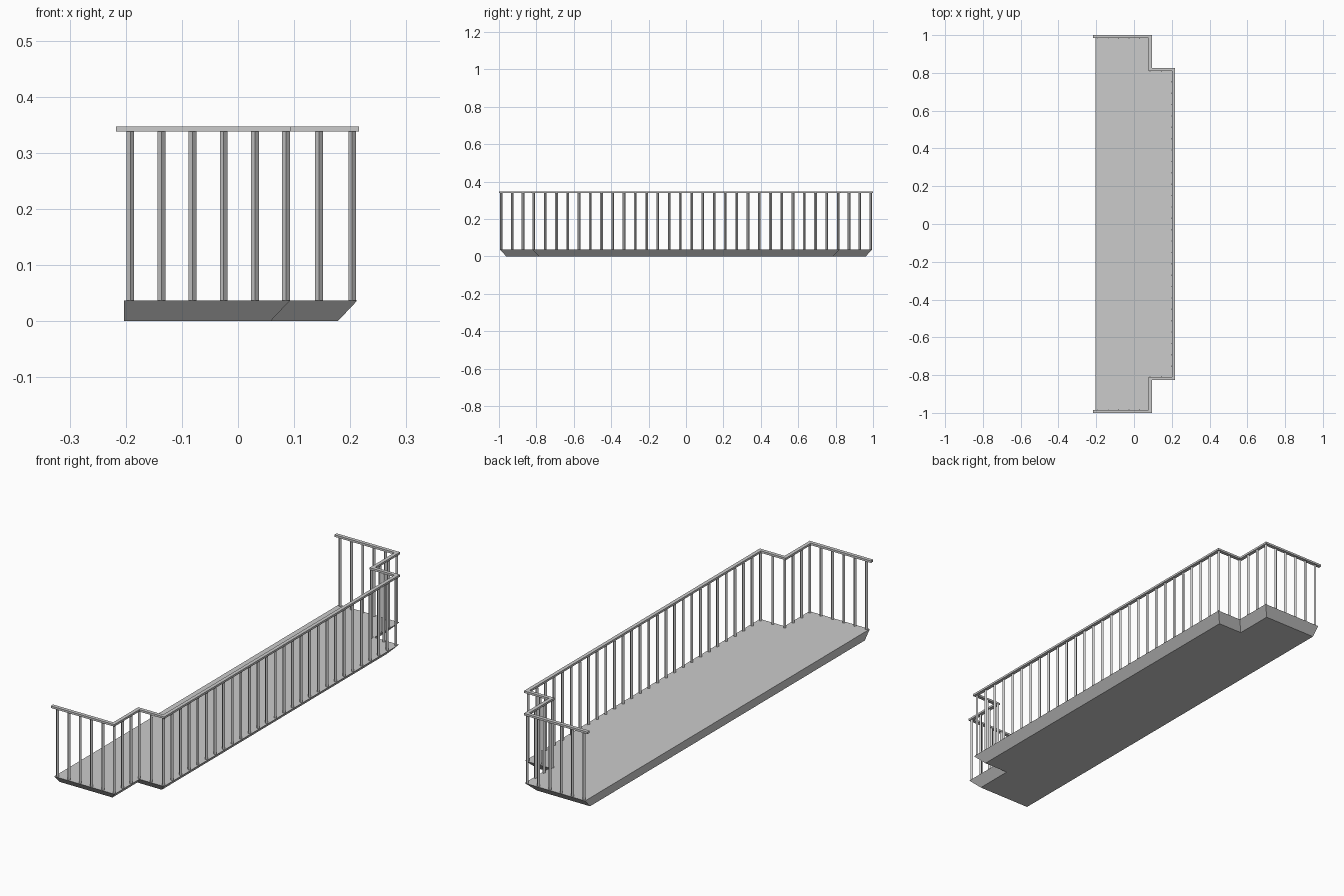
import bpy, bmesh, math
from mathutils import Vector

if "Cube" in bpy.data.objects:
    bpy.data.objects.remove(bpy.data.objects["Cube"])

SLAB_TOP, RAIL_LOW, RAIL_TOP = 0.037, 0.338, 0.347


def outline(x_back, x_step, x_front, y_step, y_end):
    """Stepped balcony path, from the back at -y round to the back at +y."""
    half = [(x_back, -y_end), (x_step, -y_end), (x_step, -y_step), (x_front, -y_step)]
    return half + [(x, -y) for x, y in reversed(half)]


def finish(bm, name):
    bmesh.ops.recalc_face_normals(bm, faces=bm.faces)
    mesh = bpy.data.meshes.new(name)
    bm.to_mesh(mesh)
    bm.free()
    obj = bpy.data.objects.new(name, mesh)
    bpy.context.collection.objects.link(obj)
    return obj


def loft(name, low, high, z0, z1):
    """Solid between two outlines with equal point counts."""
    bm = bmesh.new()
    a = [bm.verts.new((x, y, z0)) for x, y in low]
    b = [bm.verts.new((x, y, z1)) for x, y in high]
    bm.faces.new(a)
    bm.faces.new(b)
    n = len(a)
    for i in range(n):
        j = (i + 1) % n
        bm.faces.new((a[i], a[j], b[j], b[i]))
    return finish(bm, name)


# Floor slab: sloped sides, upright back
loft("floor_slab",
     outline(-0.203, 0.058, 0.178, 0.787, 0.961),
     outline(-0.203, 0.093, 0.213, 0.822, 0.996),
     0, SLAB_TOP)

# Handrail: flat mitred bar, built as quad segments between outer and inner paths
bm = bmesh.new()
outer = outline(-0.217, 0.094, 0.216, 0.825, 1.0)
inner = outline(-0.217, 0.078, 0.200, 0.809, 0.984)
rings = [[bm.verts.new((x, y, z)) for (x, y), z in
          ((o, RAIL_LOW), (o, RAIL_TOP), (i, RAIL_TOP), (i, RAIL_LOW))]
         for o, i in zip(outer, inner)]
for r, s in zip(rings, rings[1:]):
    for k in range(4):
        m = (k + 1) % 4
        bm.faces.new((r[k], r[m], s[m], s[k]))
bm.faces.new(rings[0])
bm.faces.new(rings[-1])
finish(bm, "handrail")

# Balusters: square bars turned 45 degrees, evenly spaced along each side
path = [Vector(p) for p in outline(-0.192, 0.0855, 0.2035, 0.813, 0.988)]
counts = [5, 3, 2, 27, 2, 3, 5]
spots = [path[0]]
for p, q, n in zip(path, path[1:], counts):
    spots += [p.lerp(q, i / n) for i in range(1, n + 1)]

bm = bmesh.new()
R = 0.007
for c in spots:
    low, high = ([bm.verts.new((c.x + R * math.cos(k * math.pi / 2),
                                c.y + R * math.sin(k * math.pi / 2), z))
                  for k in range(4)] for z in (SLAB_TOP, RAIL_LOW))
    bm.faces.new(low)
    bm.faces.new(high)
    for k in range(4):
        m = (k + 1) % 4
        bm.faces.new((low[k], low[m], high[m], high[k]))
finish(bm, "balusters")
